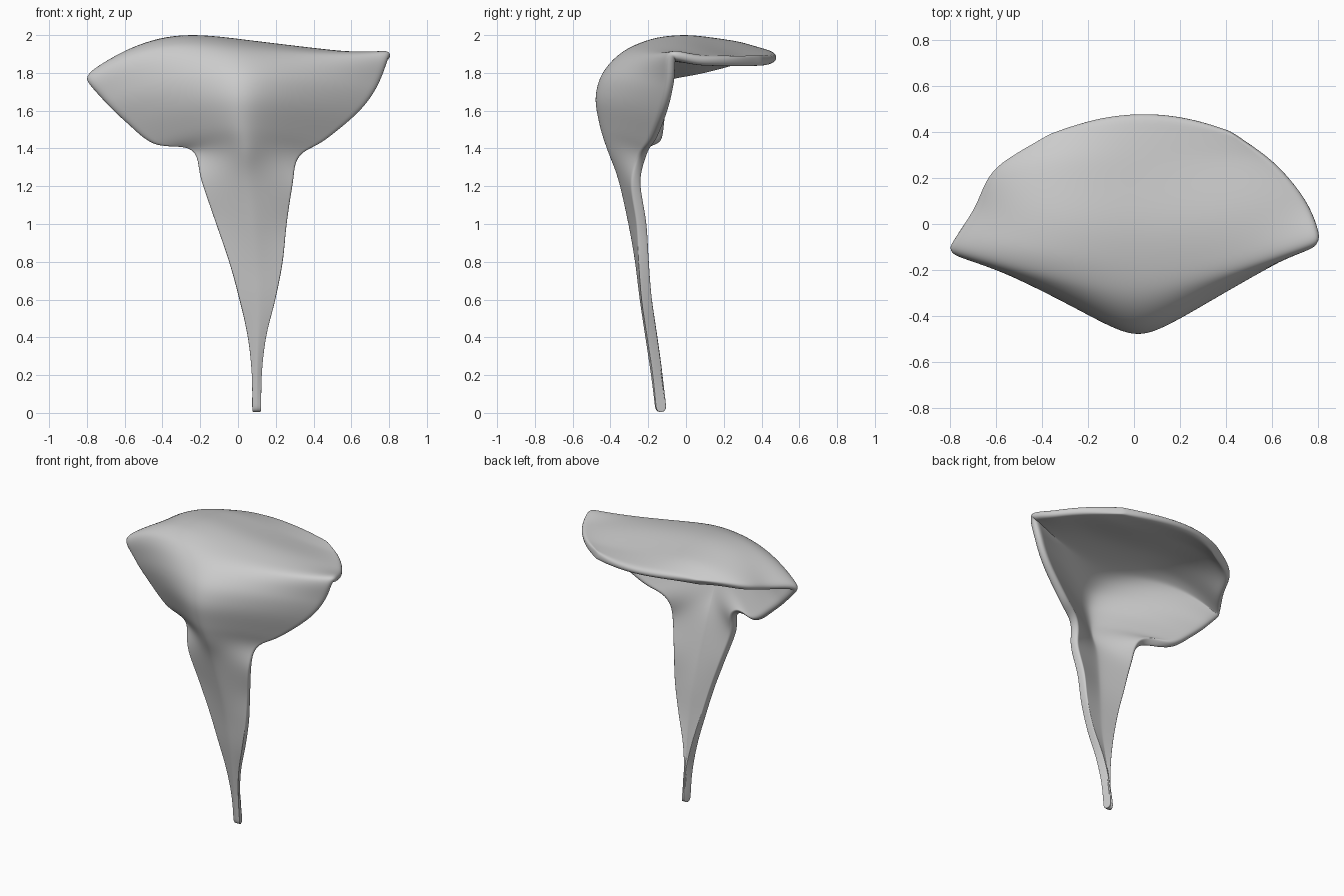
import bpy, bmesh, math
from mathutils import Vector

if "Cube" in bpy.data.objects:
    bpy.data.objects.remove(bpy.data.objects["Cube"])

# Rows of the sheet from back rim, over the crown, down to the stalk tip:
# left edge, centre, right edge
rows = [
    ((-.36, .40, 1.90), (.03, .485, 1.905), (.42, .40, 1.895)),
    ((-.61, .25, 1.87), (.02, .22, 1.95), (.62, .26, 1.89)),
    ((-.71, .07, 1.82), (.01, -.04, 1.98), (.76, .09, 1.89)),
    ((-.815, -.11, 1.78), (.01, -.29, 1.935), (.81, -.08, 1.915)),
    ((-.73, -.14, 1.66), (.02, -.43, 1.82), (.76, -.10, 1.75)),
    ((-.60, -.15, 1.53), (.02, -.48, 1.68), (.66, -.13, 1.60)),
    ((-.45, -.17, 1.415), (.02, -.46, 1.53), (.47, -.19, 1.44)),
    ((-.25, -.24, 1.39), (.04, -.42, 1.40), (.33, -.25, 1.355)),
    ((-.20, -.29, 1.23), (.05, -.36, 1.24), (.295, -.29, 1.21)),
    ((-.12, -.27, 1.0), (.08, -.305, 1.0), (.262, -.26, 1.0)),
    ((-.05, -.255, .8), (.10, -.27, .8), (.24, -.25, .8)),
    ((.005, -.235, .6), (.11, -.245, .6), (.20, -.235, .6)),
    ((.05, -.205, .4), (.105, -.215, .4), (.15, -.205, .4)),
    ((.072, -.175, .2), (.10, -.185, .2), (.127, -.175, .2)),
    ((.074, -.155, 0), (.10, -.16, 0), (.124, -.155, 0)),
]
N, STEP = 28, 4


def spline(pts, f):
    i = min(int(f), len(pts) - 2)
    t = f - i
    b, c = pts[i], pts[i + 1]
    a = pts[i - 1] if i else 2 * b - c
    d = pts[i + 2] if i + 2 < len(pts) else 2 * c - b
    return .5 * (2 * b + (c - a) * t + (2 * a - 5 * b + 4 * c - d) * t * t
                 + (3 * b - a - 3 * c + d) * t ** 3)


def across(f, t):
    L, M, R = (spline([Vector(r[k]) for r in rows], f) for k in range(3))
    even, odd = (L + R) / 2 - M, (R - L) / 2
    # keel in front, rounded dome on top
    front = max(0, min(1, f - 2.3))
    a = .17
    keel = (math.hypot(t, a) - a) / (math.hypot(1, a) - a)
    wy = front * keel + (1 - front) * t * t
    top = max(0, min(1, (4.5 - f) / 2))
    wz = top * abs(t) ** 3 + (1 - top) * t * t
    skew = -.09 * top * min(1, f + .2) * t * (1 - t * t)
    return (M.x + odd.x * t + even.x * t * t,
            M.y + odd.y * t + even.y * wy,
            M.z + odd.z * t ** 3 + even.z * wz + skew)


# Curved sheet
bm = bmesh.new()
grid = [[bm.verts.new(across(i / STEP, 2 * j / N - 1)) for j in range(N + 1)]
        for i in range((len(rows) - 1) * STEP + 1)]
for p, q in zip(grid, grid[1:]):
    for j in range(N):
        bm.faces.new((p[j], q[j], q[j + 1], p[j + 1]))
mesh = bpy.data.meshes.new("hooded_shell")
bm.to_mesh(mesh)
bm.free()
mesh.shade_smooth()
shell = bpy.data.objects.new("hooded_shell", mesh)
bpy.context.collection.objects.link(shell)

# Wall thickness and rounded rim
solid = shell.modifiers.new("wall", 'SOLIDIFY')
solid.thickness = .055
solid.offset = -1
sub = shell.modifiers.new("smooth", 'SUBSURF')
sub.levels = sub.render_levels = 2
